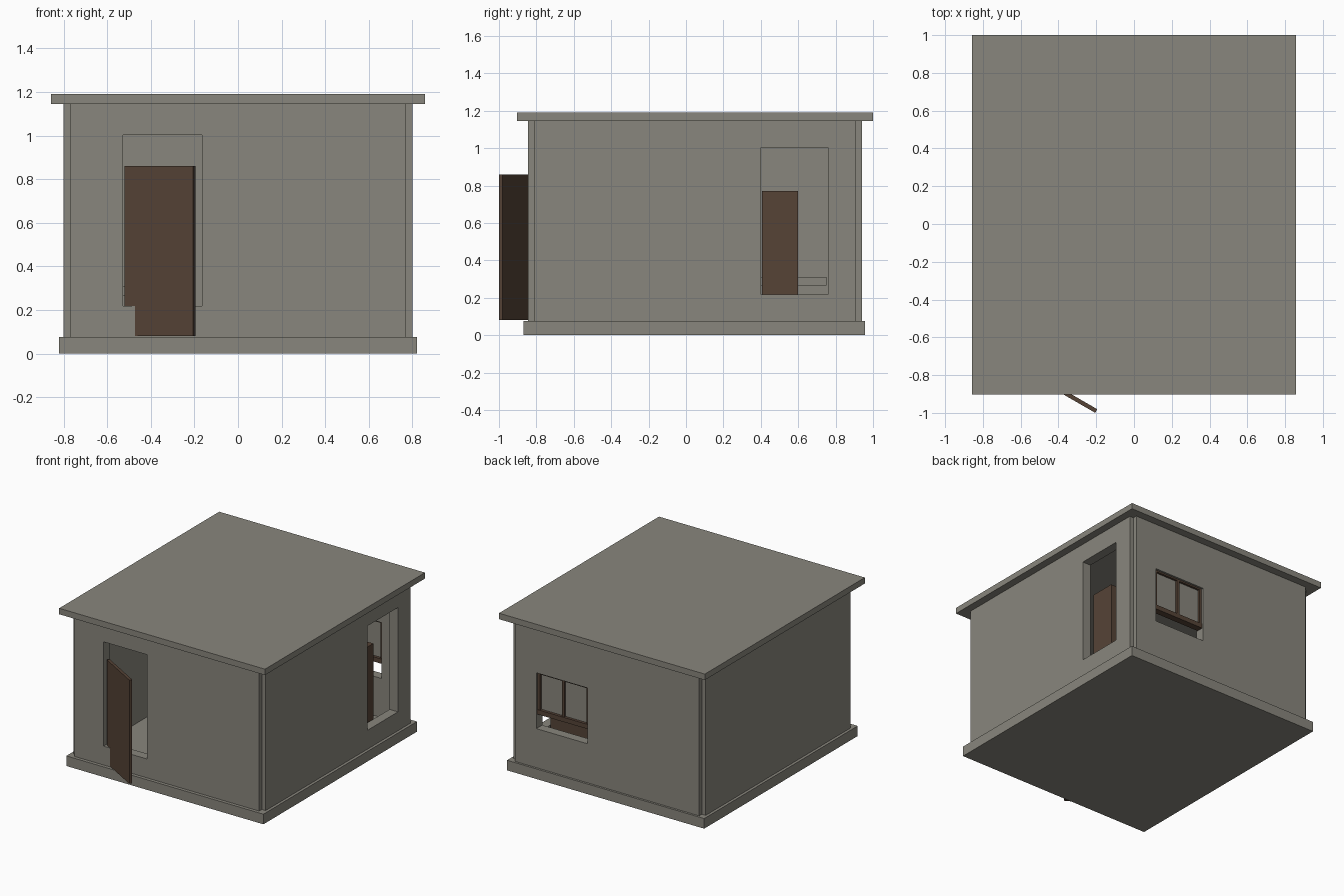
import bpy
from math import radians
from mathutils import Matrix, Vector

default = bpy.data.objects.get("Cube")
if default:
    bpy.data.objects.remove(default, do_unlink=True)


def make_material(name, rgb):
    mat = bpy.data.materials.new(name)
    mat.use_nodes = True
    mat.diffuse_color = (*rgb, 1)
    bsdf = mat.node_tree.nodes["Principled BSDF"]
    bsdf.inputs["Base Color"].default_value = (*rgb, 1)
    bsdf.inputs["Roughness"].default_value = 0.9
    return mat


plaster = make_material("grey plaster", (0.25, 0.24, 0.205))
timber = make_material("dark brown timber", (0.092, 0.056, 0.037))


def box(name, x, y, z, mat):
    """Box from (min, max) ranges on each axis."""
    bpy.ops.mesh.primitive_cube_add(size=1)
    obj = bpy.context.object
    obj.name = name
    ranges = (x, y, z)
    centre = Vector([(a + b) / 2 for a, b in ranges])
    size = Vector([b - a for a, b in ranges])
    obj.data.transform(Matrix.Translation(centre) @ Matrix.Diagonal((*size, 1)))
    obj.data.materials.append(mat)
    return obj


def cut_opening(wall, x, y, z):
    """Cut a rectangular opening and bake the result."""
    cutter = box("opening_cutter", x, y, z, plaster)
    mod = wall.modifiers.new("opening", "BOOLEAN")
    mod.operation = "DIFFERENCE"
    mod.solver = "EXACT"
    mod.object = cutter
    graph = bpy.context.evaluated_depsgraph_get()
    mesh = bpy.data.meshes.new_from_object(wall.evaluated_get(graph))
    wall.modifiers.clear()
    wall.data = mesh
    bpy.data.objects.remove(cutter, do_unlink=True)


# Main levels and wall faces
BASE, EAVES, TOP = 0.076, 1.145, 1.19
HALF, THICK, NOTCH = 0.8, 0.07, 0.032
FRONT, BACK = -0.845, 0.94
rise = (BASE, EAVES)

# Plinth and flat roof
box("plinth", (-0.821, 0.821), (-0.87, 0.956), (0, BASE), plaster)
box("roof_slab", (-0.857, 0.857), (-0.903, 1.0), (EAVES, TOP), plaster)

# Walls, stepped in at every corner
across = (-HALF + NOTCH, HALF - NOTCH)
along = (FRONT + NOTCH, BACK - NOTCH)
front_wall = box("front_wall", across, (FRONT, FRONT + THICK), rise, plaster)
back_wall = box("back_wall", across, (BACK - THICK, BACK), rise, plaster)
left_wall = box("left_wall", (HALF - THICK, HALF), along, rise, plaster)
box("right_wall", (-HALF, -HALF + THICK), along, rise, plaster)

# Openings
doorway = (0.218, 1.003)
win_x, win_z = (0.162, 0.588), (0.37, 0.79)
cut_opening(front_wall, (-0.527, -0.165), (FRONT - 0.1, FRONT + 0.2), doorway)
cut_opening(left_wall, (HALF - 0.2, HALF + 0.1), (0.4, 0.76), doorway)
cut_opening(back_wall, win_x, (BACK - 0.2, BACK + 0.1), win_z)

# Front door, swung open on its hinge
door = box("front_door", (0, 0.363), (0, 0.022), (0.08, 0.86), timber)
door.location = (-0.52, -0.818, 0)
door.rotation_euler.z = radians(-30)

# Back window with timber bars and solid panes
bar, frame_y = 0.02, (0.885, 0.925)
x0, x1 = win_x
mid = (x0 + x1) / 2
low, high = 0.475, win_z[1]
for name, left in (("right_stile", x0), ("mullion", mid - bar / 2),
                   ("left_stile", x1 - bar)):
    box("window_" + name, (left, left + bar), frame_y, (low, high), timber)
box("window_bottom_rail", win_x, (0.88, 0.93), (low, low + 0.035), timber)
box("window_top_rail", win_x, frame_y, (high - 0.012, high), timber)
for name, a, b in (("right", x0, mid), ("left", mid, x1)):
    box("window_pane_" + name, (a + 0.01, b - 0.01), (0.901, 0.909),
        (low + 0.02, high - 0.005), plaster)

# Furniture inside
box("cabinet", (0.35, 0.708), (0.407, 0.598), (BASE, 0.77), timber)
box("wall_bench", (-HALF + THICK, -0.35), (0.1, 0.75), (0.266, 0.31), plaster)
